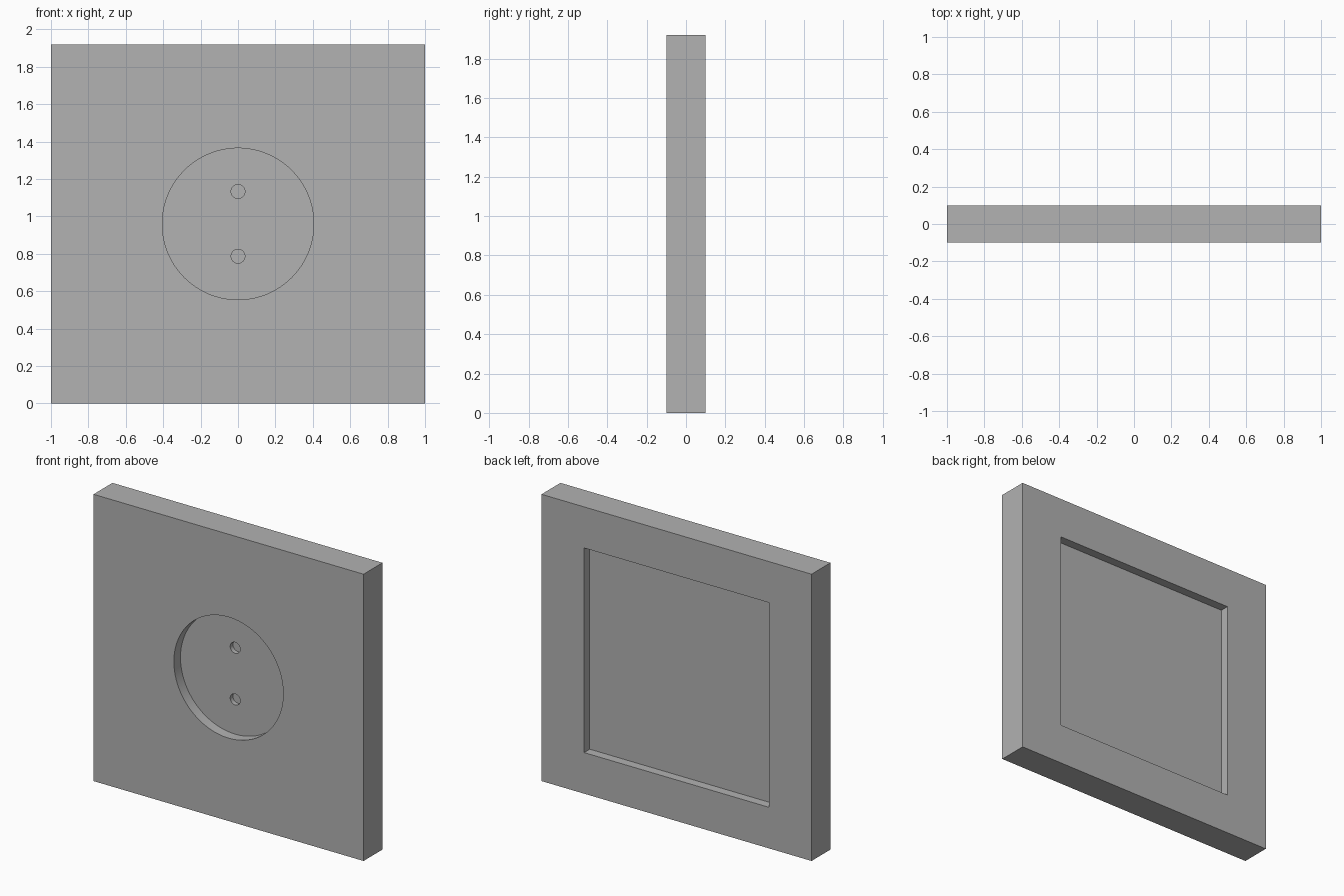
import bpy
from math import radians

cube = bpy.data.objects.get("Cube")
if cube:
    bpy.data.objects.remove(cube, do_unlink=True)

WIDTH, DEPTH, HEIGHT = 2.0, 0.2, 1.92
FRONT, BACK, MID = -DEPTH / 2, DEPTH / 2, HEIGHT / 2
WELL_DEPTH, HOLE_DEPTH, POCKET_DEPTH = 0.07, 0.03, 0.06
MARGIN = 0.05  # cutters stick out past the surface they open

grey = bpy.data.materials.new("plain_grey")
grey.use_nodes = True
colour = (0.445, 0.445, 0.445, 1)
grey.diffuse_color = colour
grey.node_tree.nodes["Principled BSDF"].inputs["Base Color"].default_value = colour


def box(name, size, location):
    bpy.ops.mesh.primitive_cube_add(size=1, location=location)
    obj = bpy.context.object
    obj.name = name
    obj.scale = size
    bpy.ops.object.transform_apply(location=False, rotation=False, scale=True)
    obj.data.materials.append(grey)
    return obj


def front_drill(name, radius, z, start, end, sides):
    """Cylinder along y from start to end."""
    bpy.ops.mesh.primitive_cylinder_add(
        vertices=sides, radius=radius, depth=end - start,
        location=(0, (start + end) / 2, z), rotation=(radians(90), 0, 0))
    obj = bpy.context.object
    obj.name = name
    obj.data.materials.append(grey)
    return obj


def cut(target, cutter):
    cutter.hide_render = True
    mod = target.modifiers.new(cutter.name, "BOOLEAN")
    mod.operation = "DIFFERENCE"
    mod.solver = "EXACT"
    mod.object = cutter
    bpy.ops.object.select_all(action="DESELECT")
    target.select_set(True)
    bpy.context.view_layer.objects.active = target
    bpy.ops.object.modifier_apply(modifier=mod.name)
    bpy.data.objects.remove(cutter, do_unlink=True)


# Main slab
plate = box("socket_plate", (WIDTH, DEPTH, HEIGHT), (0, 0, MID))

# Square pocket in the back
cut(plate, box("back_pocket", (1.37, POCKET_DEPTH + MARGIN, 1.37),
               (0, BACK - (POCKET_DEPTH - MARGIN) / 2, MID)))

# Round well in the front
well_floor = FRONT + WELL_DEPTH
cut(plate, front_drill("round_well", 0.405, MID, FRONT - MARGIN, well_floor, 128))

# Two blind pin holes in the floor of the well
for side in (-1, 1):
    cut(plate, front_drill("pin_hole", 0.037, MID + side * 0.173,
                           well_floor - MARGIN, well_floor + HOLE_DEPTH, 48))

bpy.ops.object.shade_smooth_by_angle(angle=radians(30))
